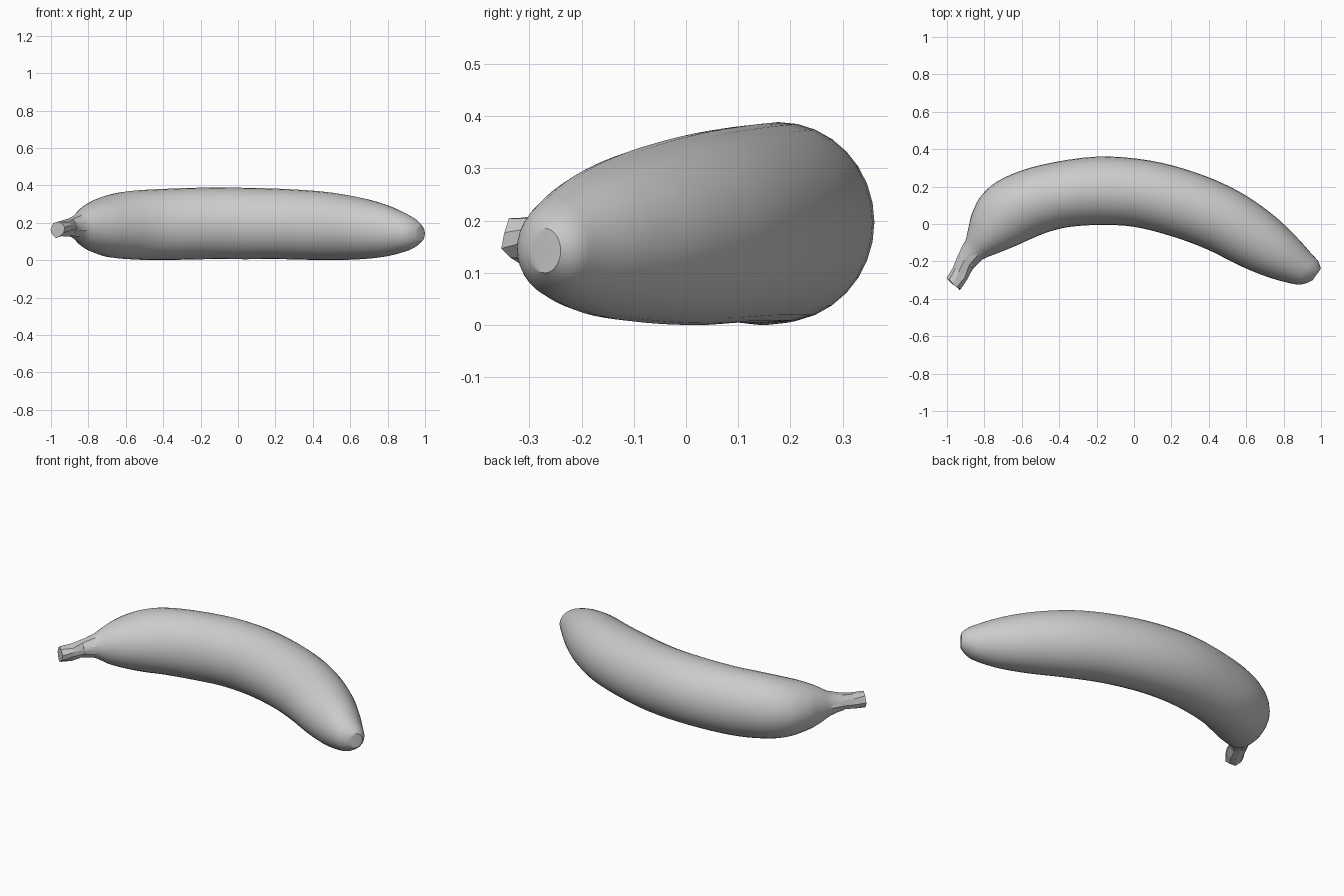
import bpy
import bmesh
import math
import random
from mathutils import Vector

random.seed(4)

# Remove only the default cube
default_cube = bpy.data.objects.get("Cube")
if default_cube:
    bpy.data.objects.remove(default_cube, do_unlink=True)


def make_material(name, colour):
    material = bpy.data.materials.new(name)
    material.use_nodes = True
    material.diffuse_color = colour
    shader = material.node_tree.nodes["Principled BSDF"]
    shader.inputs["Base Color"].default_value = colour
    return material


# Stations along the fruit, stem to tip:
# outer edge x, y, inner edge x, y, top z, bottom z
stations = [
    (-1.0, -.29, -.93, -.355, .21, .12),
    (-.97, -.23, -.89, -.30, .215, .125),
    (-.94, -.17, -.86, -.24, .22, .13),
    (-.905, -.10, -.81, -.19, .245, .11),
    (-.885, -.02, -.74, -.16, .285, .07),
    (-.865, .06, -.64, -.12, .32, .04),
    (-.81, .16, -.54, -.075, .35, .015),
    (-.70, .245, -.45, -.04, .37, .005),
    (-.5, .315, -.34, -.015, .38, 0),
    (-.2, .36, -.18, -.005, .388, .005),
    (.08, .34, 0, -.015, .387, .005),
    (.33, .275, .2, -.065, .38, .005),
    (.55, .18, .39, -.135, .365, 0),
    (.73, .06, .57, -.225, .335, .005),
    (.86, -.06, .72, -.285, .295, .02),
    (.95, -.16, .85, -.32, .245, .05),
    (.985, -.2, .91, -.32, .215, .075),
    (.999, -.24, .955, -.3, .185, .1),
]
STEM_STATIONS = 3
SIDES = 32
STEPS = 4


def spline(a, b, c, d, t):
    """Smooth interpolation between b and c."""
    return [0.5 * (2 * q + (r - p) * t + (2 * p - 5 * q + 4 * r - s) * t * t
                   + (3 * q - p - 3 * r + s) * t ** 3)
            for p, q, r, s in zip(a, b, c, d)]


def add_ring(bm, section, sides):
    """Elliptical cross-section spanning the outer and inner edges."""
    ox, oy, ix, iy, top, bottom = section
    centre = Vector((ox + ix, oy + iy, top + bottom)) / 2
    across = Vector((ox - ix, oy - iy, 0)) / 2
    up = Vector((0, 0, (top - bottom) / 2))
    angles = [math.tau * i / sides for i in range(sides)]
    return [bm.verts.new(centre + across * math.cos(a) + up * math.sin(a))
            for a in angles]


def loft(name, sections, sides, material, roughness=0.0):
    """Bridge the rings, close both ends and optionally roughen the skin."""
    bm = bmesh.new()
    rings = [add_ring(bm, section, sides) for section in sections]
    for near, far in zip(rings, rings[1:]):
        for i in range(sides):
            j = (i + 1) % sides
            bm.faces.new((near[i], near[j], far[j], far[i]))
    bm.faces.new(rings[0])
    bm.faces.new(rings[-1])
    for vert in bm.verts:
        vert.co += Vector([random.uniform(-roughness, roughness) for _ in "xyz"])
    bmesh.ops.recalc_face_normals(bm, faces=bm.faces)
    mesh = bpy.data.meshes.new(name)
    bm.to_mesh(mesh)
    bm.free()
    mesh.materials.append(material)
    part = bpy.data.objects.new(name, mesh)
    bpy.context.collection.objects.link(part)
    return part


skin = make_material("light grey skin", (0.6, 0.6, 0.6, 1))

# Smooth curved body, running from the stem neck to the blunt tip
path = [stations[0]] + stations + [stations[-1]]
body_sections = []
for k in range(STEM_STATIONS - 1, len(stations) - 1):
    for step in range(STEPS):
        body_sections.append(spline(*path[k:k + 4], step / STEPS))
body_sections.append(stations[-1])
body = loft("banana_body", body_sections, SIDES, skin)

# Low-poly, slightly knobbly stem
stem = loft("banana_stem", stations[:STEM_STATIONS + 1], 9, skin, roughness=0.006)

# Smooth the body only; the stem keeps its flat faces
bpy.ops.object.select_all(action="DESELECT")
body.select_set(True)
bpy.context.view_layer.objects.active = body
bpy.ops.object.shade_smooth_by_angle(angle=math.radians(40))
